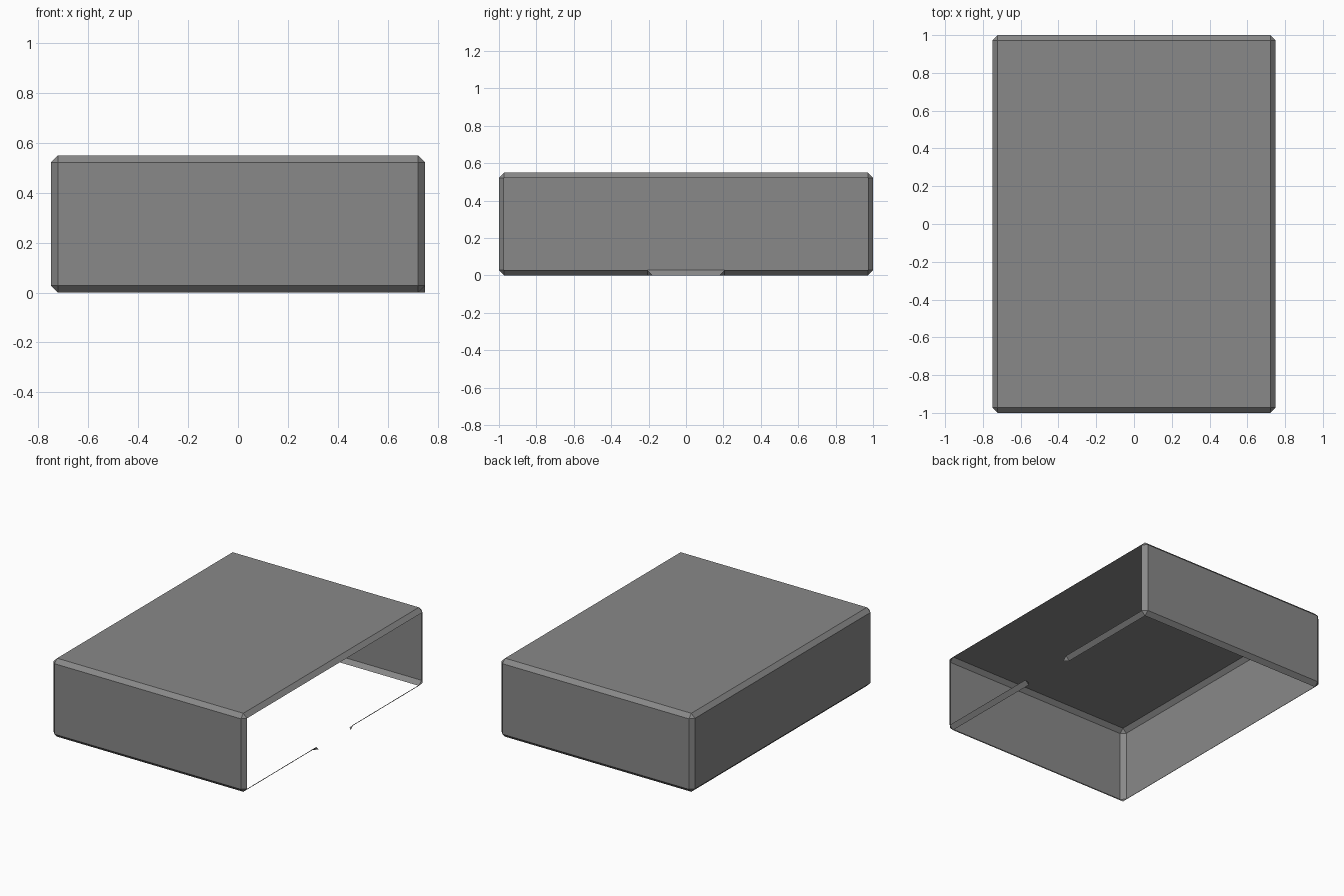
import bpy, bmesh
from mathutils import Vector

if "Cube" in bpy.data.objects:
    bpy.data.objects.remove(bpy.data.objects["Cube"])

W, L, H, C = 0.75, 1.0, 0.55, 0.028   # half width, half length, height, chamfer
GAP = 0.205                           # half width of the gap in the sill

grey = bpy.data.materials.new("mid grey")
grey.diffuse_color = (0.25, 0.25, 0.25, 1)
grey.use_nodes = True
grey.node_tree.nodes["Principled BSDF"].inputs["Base Color"].default_value = grey.diffuse_color


def make_object(name, bm):
    mesh = bpy.data.meshes.new(name)
    bm.to_mesh(mesh)
    bm.free()
    mesh.materials.append(grey)
    obj = bpy.data.objects.new(name, mesh)
    bpy.context.collection.objects.link(obj)


# chamfered box shell, open below and on the right
bm = bmesh.new()
bmesh.ops.create_cube(bm, size=1)
for v in bm.verts:
    v.co = Vector((v.co.x * 2 * W, v.co.y * 2 * L, (v.co.z + 0.5) * H))
bmesh.ops.bevel(bm, geom=bm.edges[:], offset=C, offset_type='OFFSET',
                segments=1, profile=0.5, affect='EDGES')
bm.normal_update()
open_dirs = [Vector((1, 0, 0)), Vector((0, 0, -1)), Vector((1, 0, -1)).normalized()]
bmesh.ops.delete(bm, context='FACES',
                 geom=[f for f in bm.faces
                       if any(f.normal.dot(d) > 0.99 for d in open_dirs)])
make_object("box_shell", bm)

# sill strips under the open side, each ending in a small corner triangle
bm = bmesh.new()
for s in (-1, 1):
    top_out = bm.verts.new((W, s * (L - C), C))
    low_out = bm.verts.new((W - C, s * (L - C), 0))
    top_in = bm.verts.new((W, s * GAP, C))
    low_in = bm.verts.new((W - C, s * GAP, 0))
    tip = bm.verts.new((W, s * (GAP - C), 0))
    strip = [top_out, low_out, low_in, top_in]
    corner = [top_in, low_in, tip]
    for loop in (strip, corner):
        f = bm.faces.new(loop)
        f.normal_update()
        if f.normal.z > 0:
            f.normal_flip()
make_object("sill_strips", bm)
